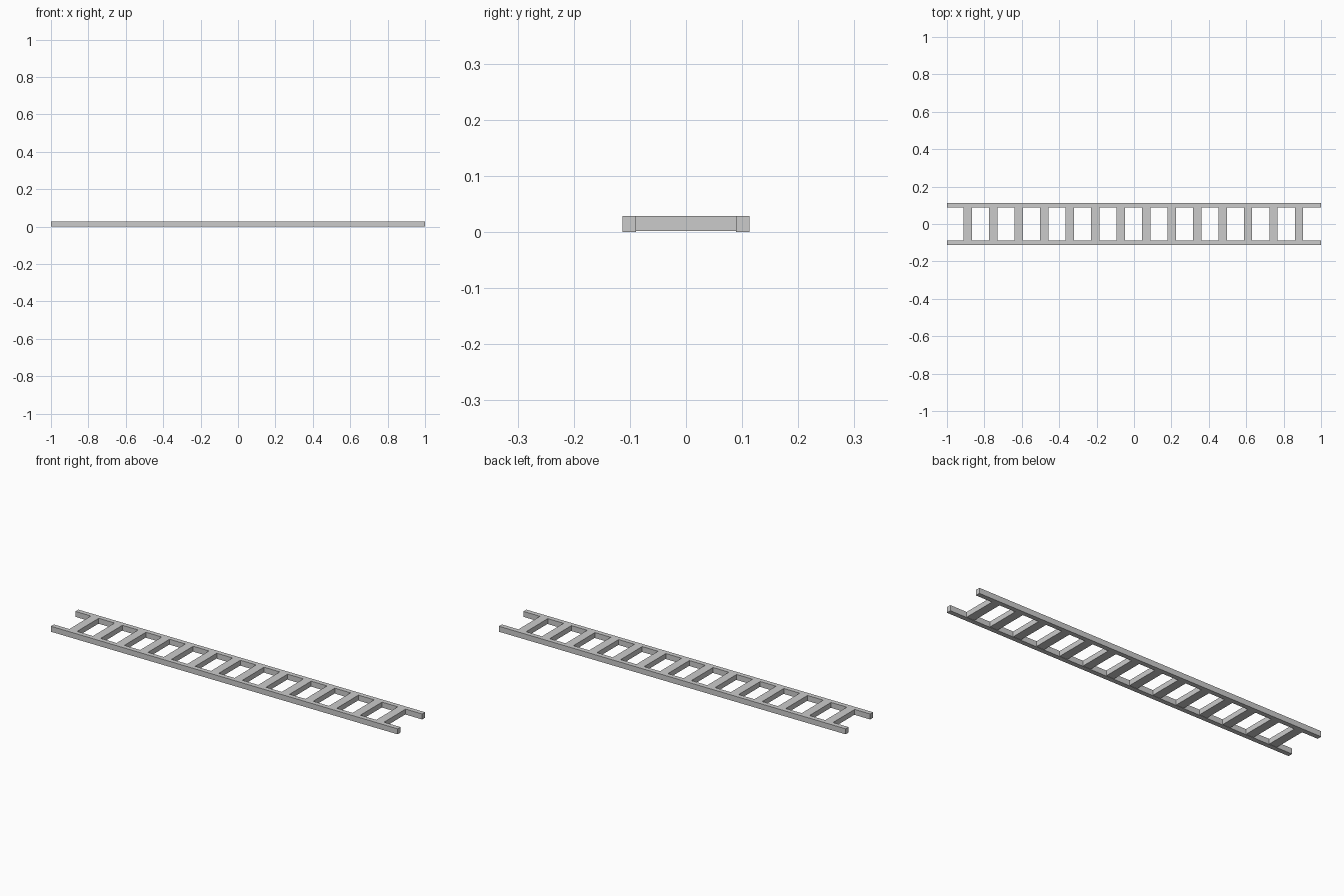
import bpy

if "Cube" in bpy.data.objects:
    bpy.data.objects.remove(bpy.data.objects["Cube"])

RAIL_OUT, RAIL_IN, HEIGHT = 0.1135, 0.089, 0.0285
RUNGS, RUNG_W, FIRST, LAST = 14, 0.045, -0.888, 0.882


def box(name, lo, hi):
    """Box spanning the corners lo and hi."""
    bpy.ops.mesh.primitive_cube_add(size=1, location=[(a + b) / 2 for a, b in zip(lo, hi)])
    ob = bpy.context.object
    ob.name = name
    ob.scale = [b - a for a, b in zip(lo, hi)]
    bpy.ops.object.transform_apply(location=False, rotation=False, scale=True)
    return ob


# Long side rails
box("front_rail", (-1, -RAIL_OUT, 0), (1, -RAIL_IN, HEIGHT))
box("back_rail", (-1, RAIL_IN, 0), (1, RAIL_OUT, HEIGHT))

# Flat rungs, evenly spaced between the rails, a hair above the rail undersides
for i in range(RUNGS):
    x = FIRST + (LAST - FIRST) * i / (RUNGS - 1)
    box(f"rung_{i + 1}", (x - RUNG_W / 2, -RAIL_IN, 0.0015), (x + RUNG_W / 2, RAIL_IN, HEIGHT))
